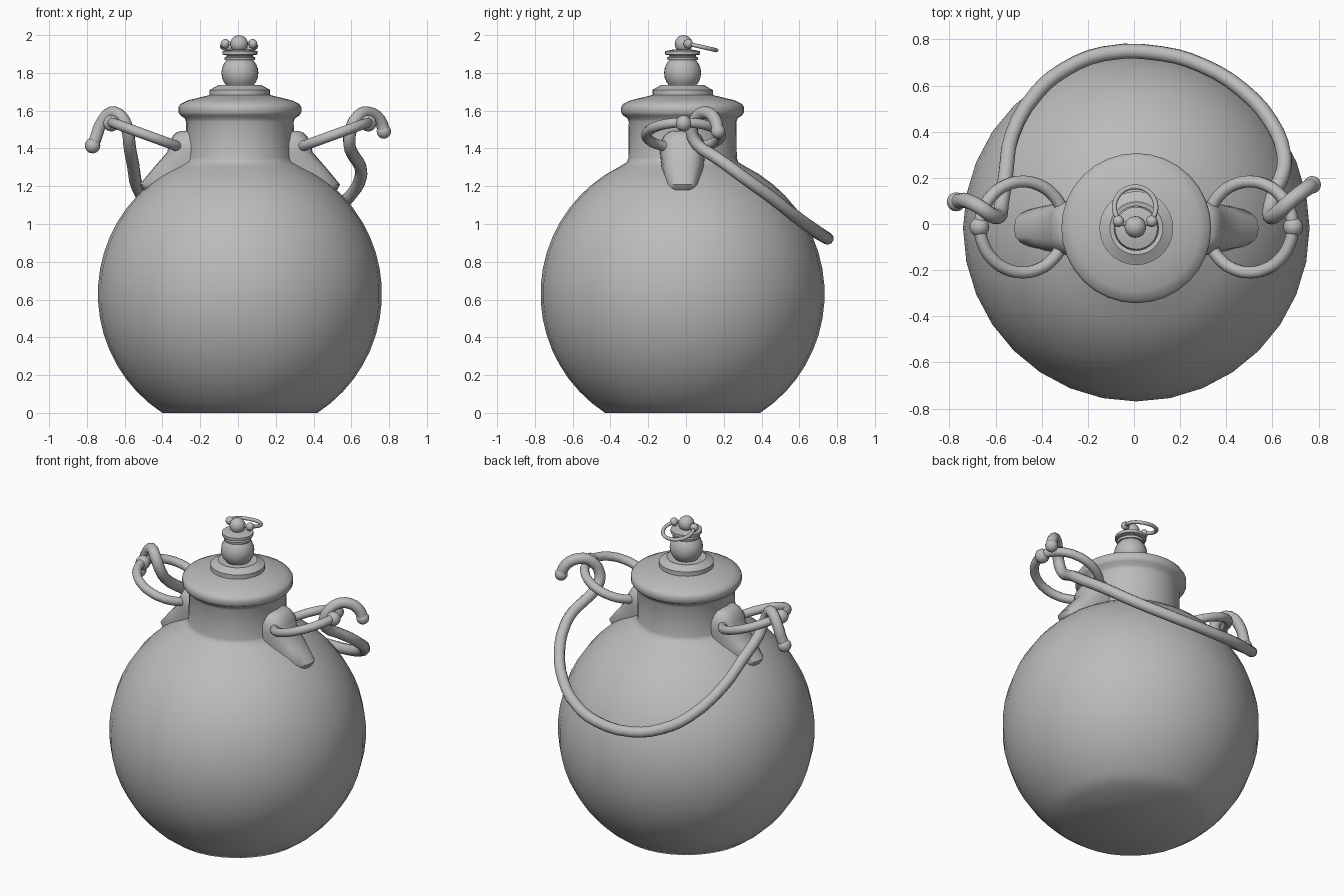
import bpy, bmesh, math
from mathutils import Vector, Matrix

if "Cube" in bpy.data.objects:
    bpy.data.objects.remove(bpy.data.objects["Cube"])

CX, CY = 0.01, -0.018          # vertical axis of the flask
metal = bpy.data.materials.new("grey metal")
metal.diffuse_color = (0.5, 0.5, 0.5, 1)
metal.use_nodes = True
metal.node_tree.nodes["Principled BSDF"].inputs["Base Color"].default_value = metal.diffuse_color


def finish(ob, angle=40):
    if not ob.data.materials:
        ob.data.materials.append(metal)
    bpy.ops.object.select_all(action='DESELECT')
    ob.select_set(True)
    bpy.context.view_layer.objects.active = ob
    bpy.ops.object.shade_smooth_by_angle(angle=math.radians(angle))
    return ob


def loft(name, rings, angle=40):
    """Skin closed rings of points and cap both ends."""
    bm = bmesh.new()
    rows = [[bm.verts.new(p) for p in r] for r in rings]
    n = len(rows[0])
    for a, b in zip(rows, rows[1:]):
        for i in range(n):
            j = (i + 1) % n
            bm.faces.new((a[i], a[j], b[j], b[i]))
    bm.faces.new(rows[0][::-1])
    bm.faces.new(rows[-1])
    bmesh.ops.recalc_face_normals(bm, faces=bm.faces)
    me = bpy.data.meshes.new(name)
    bm.to_mesh(me)
    bm.free()
    ob = bpy.data.objects.new(name, me)
    bpy.context.collection.objects.link(ob)
    return finish(ob, angle)


def lathe(name, profile, n=32, angle=40):
    rings = [[(CX + r * math.cos(2 * math.pi * i / n), CY + r * math.sin(2 * math.pi * i / n), z)
              for i in range(n)] for r, z in profile]
    return loft(name, rings, angle)


def tube(name, pts, radius, cyclic=False):
    cu = bpy.data.curves.new(name, 'CURVE')
    cu.dimensions = '3D'
    cu.bevel_depth = radius
    cu.bevel_resolution = 3
    cu.resolution_u = 3
    cu.use_fill_caps = True
    sp = cu.splines.new('BEZIER')
    sp.bezier_points.add(len(pts) - 1)
    sp.use_cyclic_u = cyclic
    for bp, p in zip(sp.bezier_points, pts):
        bp.co = p
        bp.handle_left_type = bp.handle_right_type = 'AUTO'
    ob = bpy.data.objects.new(name, cu)
    bpy.context.collection.objects.link(ob)
    bpy.ops.object.select_all(action='DESELECT')
    ob.select_set(True)
    bpy.context.view_layer.objects.active = ob
    bpy.ops.object.convert(target='MESH')
    return finish(bpy.context.view_layer.objects.active, 60)


def ball(name, loc, r):
    bpy.ops.mesh.primitive_uv_sphere_add(segments=20, ring_count=12, radius=r, location=loc)
    ob = bpy.context.object
    ob.name = name
    return finish(ob)


def arc(centre, rad, tilt_axis, tilt, a0, a1, n):
    m = Matrix.Rotation(math.radians(tilt), 3, tilt_axis)
    return [Vector(centre) + m @ Vector((rad * math.cos(math.radians(a0 + (a1 - a0) * i / n)),
                                         rad * math.sin(math.radians(a0 + (a1 - a0) * i / n)), 0))
            for i in range(n + 1)]


# round body cut flat at the base, with neck and flared lip
R, ZC = 0.752, 0.63
a0, a1 = math.asin(-ZC / R), math.radians(64)
body = [(R * math.cos(a0 + (a1 - a0) * i / 18), ZC + R * math.sin(a0 + (a1 - a0) * i / 18))
        for i in range(19)]
neck = [(0.295, 1.327), (0.287, 1.35), (0.285, 1.54), (0.292, 1.56), (0.315, 1.575),
        (0.325, 1.59), (0.325, 1.62), (0.315, 1.635), (0.275, 1.655), (0.15, 1.685)]
lathe("body_and_neck", body + neck, 32)

# stopper: foot, bulb, collars
bulb = [(0.098 * math.cos(math.radians(t)), 1.80 + 0.098 * math.sin(math.radians(t)))
        for t in range(-45, 46, 15)]
lathe("stopper", [(0.16, 1.66), (0.16, 1.71), (0.15, 1.715), (0.115, 1.735), (0.08, 1.727)] + bulb +
      [(0.08, 1.868), (0.082, 1.882), (0.07, 1.887), (0.07, 1.893), (0.092, 1.897),
       (0.092, 1.915), (0.07, 1.92), (0.04, 1.925)], 28)
ball("stopper_knob", (CX - 0.004, CY + 0.005, 1.953), 0.047)

# small pull ring through the knob
tube("pull_ring", arc((0.005, 0.073, 1.94), 0.09, 'X', -13, -45, 225, 16), 0.011)
tube("pull_ring_pin", [(-0.06, 0.005, 1.955), (0.005, -0.005, 1.955), (0.07, 0.005, 1.955)], 0.01)
for s in (-1, 1):
    ball("pull_ring_bead", (0.005 + s * 0.072, 0.012, 1.954), 0.025)

# lugs and tilted rings on both sides
lug = [(1.165, 0.48, 0.07), (1.18, 0.515, 0.09), (1.21, 0.53, 0.1), (1.3, 0.455, 0.112),
       (1.38, 0.385, 0.12), (1.43, 0.375, 0.118), (1.465, 0.355, 0.1), (1.485, 0.335, 0.08),
       (1.493, 0.31, 0.05)]
for s, side in ((-1, "left"), (1, "right")):
    rings = []
    for z, xo, hw in lug:
        ring = []
        for i in range(24):
            t = 2 * math.pi * i / 24
            c, sn = math.cos(t), math.sin(t)
            ring.append((CX + s * (0.25 + (xo - 0.25) * math.copysign(abs(c) ** 0.7, c)),
                         CY + hw * math.copysign(abs(sn) ** 0.7, sn), z))
        rings.append(ring)
    loft("lug_" + side, rings, 50)
    pts = arc((CX + s * 0.492, CY + 0.005, 1.47), 0.197, 'Y', -20 * s, 0, 337.5, 15)
    tube("side_ring_" + side, pts, 0.027, True)
    ball("ring_ball_" + side, (CX + s * 0.68, CY + 0.005, 1.533), 0.043)

# swinging handle hooked through both rings, resting on the back
handle = [(.775, .17, 1.485), (.75, .155, 1.55), (.69, .11, 1.59), (.635, .06, 1.57),
          (.595, .03, 1.49), (.59, .06, 1.42), (.61, .14, 1.365), (.645, .22, 1.31),
          (.65, .3, 1.25), (.595, .44, 1.15), (.47, .58, 1.04), (.3, .685, .965),
          (.12, .738, .93), (-.13, .738, .93), (-.3, .67, .97), (-.42, .57, 1.04),
          (-.53, .38, 1.19), (-.555, .22, 1.31), (-.575, .08, 1.42), (-.585, .035, 1.5),
          (-.62, .04, 1.57), (-.67, .075, 1.59), (-.725, .1, 1.53), (-.755, .1, 1.45),
          (-.77, .095, 1.415)]
tube("handle", handle, 0.033)
ball("handle_tip_right", (.772, .17, 1.49), 0.038)
ball("handle_tip_left", (-.77, .096, 1.415), 0.041)
